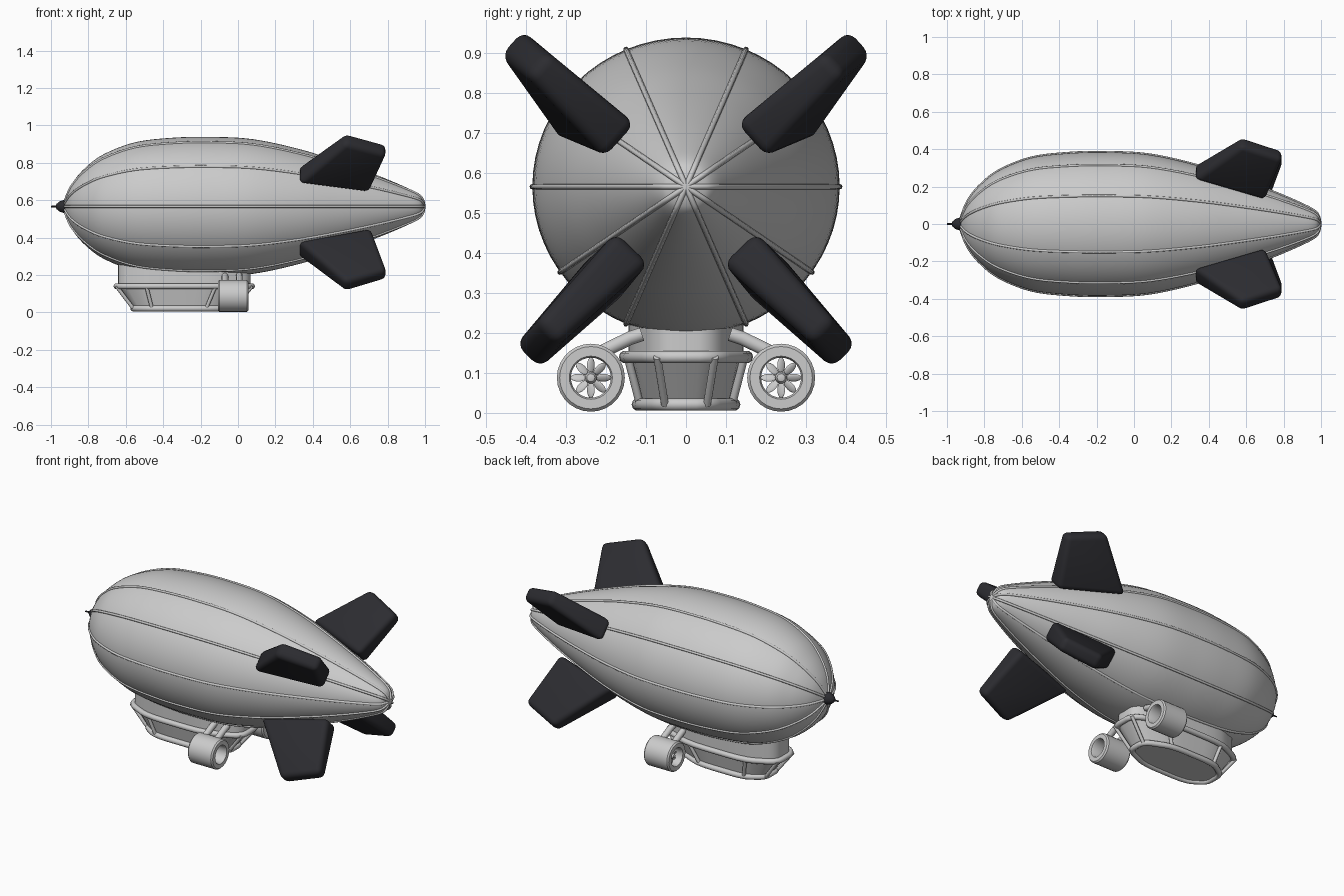
import bpy, bmesh, math
from mathutils import Vector, Matrix

if "Cube" in bpy.data.objects:
    bpy.data.objects.remove(bpy.data.objects["Cube"])

AXIS_Z = 0.566
dark = bpy.data.materials.new("dark_charcoal")
dark.diffuse_color = (0.025, 0.025, 0.03, 1)
dark.use_nodes = True
dark.node_tree.nodes["Principled BSDF"].inputs["Base Color"].default_value = dark.diffuse_color


def finish(name, bm, mat=None, angle=35):
    bmesh.ops.remove_doubles(bm, verts=bm.verts, dist=1e-5)
    bmesh.ops.recalc_face_normals(bm, faces=bm.faces)
    me = bpy.data.meshes.new(name)
    bm.to_mesh(me)
    bm.free()
    ob = bpy.data.objects.new(name, me)
    bpy.context.collection.objects.link(ob)
    if mat:
        me.materials.append(mat)
    bpy.ops.object.select_all(action='DESELECT')
    ob.select_set(True)
    bpy.context.view_layer.objects.active = ob
    bpy.ops.object.shade_smooth_by_angle(angle=math.radians(angle))
    return ob


def loft(bm, rings, closed=False):
    vs = [[bm.verts.new(p) for p in r] for r in rings]
    n = len(vs[0])
    for a, b in zip(vs, vs[1:] + (vs[:1] if closed else [])):
        for i in range(n):
            j = (i + 1) % n
            bm.faces.new((a[i], a[j], b[j], b[i]))
    return vs


def lathe(name, profile, y=0, z=AXIS_Z, segs=32, sz=1.0, closed=False, mat=None):
    """Revolve (x, radius) points around a line parallel to x."""
    bm = bmesh.new()
    ang = [2 * math.pi * i / segs for i in range(segs)]
    loft(bm, [[(x, y + r * math.cos(a), z + sz * r * math.sin(a)) for a in ang]
              for x, r in profile], closed)
    return finish(name, bm, mat)


def tubes(name, paths, radius, cyclic=False, res=3):
    cu = bpy.data.curves.new(name, 'CURVE')
    cu.dimensions = '3D'
    cu.bevel_depth, cu.bevel_resolution, cu.use_fill_caps = radius, res, True
    for path in paths:
        sp = cu.splines.new('POLY')
        sp.points.add(len(path) - 1)
        for p, co in zip(sp.points, path):
            p.co = (*co, 1)
        sp.use_cyclic_u = cyclic
        sp.use_smooth = True
    ob = bpy.data.objects.new(name, cu)
    bpy.context.collection.objects.link(ob)
    return ob


def spline(pts, steps=6):
    """Catmull-Rom through (x, radius) points, mirrored at the tips for round ends."""
    p = [Vector(q) for q in pts]
    p = [Vector((p[1].x, -p[1].y))] + p + [Vector((p[-2].x, -p[-2].y))]
    out = []
    for a, b, c, d in zip(p, p[1:], p[2:], p[3:]):
        for k in range(steps):
            t = k / steps
            out.append(0.5 * (2 * b + (c - a) * t + (2 * a - 5 * b + 4 * c - d) * t * t
                              + (3 * b - a - 3 * c + d) * t ** 3))
    return [(v.x, max(v.y, 0)) for v in out] + [tuple(pts[-1])]


# Envelope
hull = spline([(-0.93, 0), (-0.918, 0.055), (-0.885, 0.13), (-0.82, 0.21), (-0.72, 0.287),
               (-0.55, 0.354), (-0.35, 0.379), (-0.15, 0.384), (0.08, 0.371), (0.33, 0.316),
               (0.55, 0.245), (0.75, 0.17), (0.9, 0.105), (0.965, 0.07), (0.988, 0.04), (0.995, 0)])
lathe("envelope", hull, segs=64, sz=0.97)

# Ten seam ribs running nose to tail
ribs = []
for deg in (0, 35, 67, 113, 145, 180, 215, 247, 293, 325):
    c, s = math.cos(math.radians(deg)), math.sin(math.radians(deg))
    ribs.append([(x, r * c, AXIS_Z + 0.97 * r * s) for x, r in hull])
tubes("envelope_ribs", ribs, 0.007, res=2)
lathe("tail_button", [(0.985, 0), (0.985, 0.011), (0.998, 0.011), (1.0, 0.007), (1.0, 0)], segs=16)

# Nose cap with spike
lathe("nose_cap", [(-0.915, 0), (-0.915, 0.036), (-0.935, 0.034), (-0.955, 0.027), (-0.97, 0.014),
                   (-0.974, 0.005), (-1.0, 0.004), (-1.0, 0)], segs=20, mat=dark)


# Tail fins: centre points (x, y, z from axis) and half thickness, root then tip
def fin(name, side, root_f, root_r, tip_f, tip_r):
    d = Vector(tip_f[1:]) - Vector(root_r[1:])
    n = Vector((0, -d.y, d.x)).normalized()
    rings = []
    for sgn in (-1, 1):
        ring = []
        for p, h in ((root_f, 0.064), (root_r, 0.058), (tip_r, 0.04), (tip_f, 0.042)):
            v = Vector(p) + n * h * sgn
            ring.append((v.x, v.y * side, v.z + AXIS_Z))
        rings.append(ring)
    bm = bmesh.new()
    vs = loft(bm, rings)
    for r in vs:
        bm.faces.new(r)
    bmesh.ops.recalc_face_normals(bm, faces=bm.faces)
    bmesh.ops.bevel(bm, geom=bm.edges[:], offset=0.028, segments=4, profile=0.5, affect='EDGES')
    finish(name, bm, dark, 50)


for side, tag in ((-1, "front"), (1, "back")):
    fin("upper_fin_" + tag, side, (0.32, 0.275, 0.165), (0.70, 0.16, 0.112),
        (0.575, 0.44, 0.365), (0.795, 0.37, 0.305))
    fin("lower_fin_" + tag, side, (0.32, 0.2, -0.225), (0.71, 0.13, -0.15),
        (0.575, 0.4, -0.43), (0.795, 0.345, -0.365))


# Gondola outlines: chamfered rectangle with softened corners
def outline(x0, x1, x2, x3, y_end, y_side, z, inset=0.0):
    half = [(x0 + inset, y_end), (x1, y_side - inset), (x2, y_side - inset), (x3 - inset, y_end)]
    pts = [Vector((x, y, z)) for x, y in half] + [Vector((x, -y, z)) for x, y in half[::-1]]
    for _ in range(2):
        nxt = pts[1:] + pts[:1]
        pts = [q for a, b in zip(pts, nxt) for q in (a.lerp(b, 0.17), a.lerp(b, 0.83))]
    return pts


UP = (-0.65, -0.49, -0.12, 0.075, 0.075, 0.152)
LOW = (-0.56, -0.46, -0.17, -0.02, 0.055, 0.12)

bm = bmesh.new()
loft(bm, [outline(*UP, 0.135, 0.008), outline(*UP, 0.3, 0.008)])
finish("gondola_collar", bm)
bm = bmesh.new()
v = loft(bm, [outline(*UP, 0.14, 0.012), outline(*LOW, 0.018, 0.008)])
bm.faces.new(v[0])
bm.faces.new(v[1])
finish("gondola_cabin", bm)
tubes("gondola_upper_rail", [outline(*UP, 0.14)], 0.016, True)
tubes("gondola_lower_rail", [outline(*LOW, 0.021)], 0.016, True)

# Window posts between the rails
posts = []
for s in (-1, 1):
    for i in range(4):
        yi = 4 if i in (0, 3) else 5
        k = 0.96
        posts.append([(UP[i], UP[yi] * s * k, 0.14), (LOW[i], LOW[yi] * s * k, 0.021)])
tubes("window_posts", posts, 0.01)

# Ducted engines with fan and struts
EZ = 0.088
for side, tag in ((-1, "front"), (1, "back")):
    ey = 0.238 * side
    lathe("engine_duct_" + tag, [(-0.108, 0.054), (-0.108, 0.078), (-0.1, 0.085), (0.047, 0.085),
                                 (0.055, 0.078), (0.055, 0.054), (0.047, 0.05), (-0.1, 0.05)],
          ey, EZ, 28, closed=True)
    lathe("fan_hub_" + tag, [(-0.095, 0), (-0.09, 0.01), (-0.078, 0.015), (-0.055, 0.015),
                             (-0.045, 0.01), (-0.042, 0)], ey, EZ, 16)
    bm = bmesh.new()
    for i in range(8):
        m = (Matrix.Translation((-0.068, ey, EZ)) @ Matrix.Rotation(i * math.pi / 4, 4, 'X')
             @ Matrix.Translation((0, 0, 0.031)) @ Matrix.Rotation(0.5, 4, 'Z')
             @ Matrix.Diagonal((0.004, 0.011, 0.02, 1)))
        bmesh.ops.create_uvsphere(bm, u_segments=12, v_segments=8, radius=1, matrix=m)
    finish("fan_blades_" + tag, bm, angle=60)
    tubes("engine_struts_" + tag, [[(x, 0.11 * side, 0.197), (x, 0.14 * side, 0.187),
                                    (x, 0.212 * side, 0.152)] for x in (-0.07, 0.007)], 0.018)
